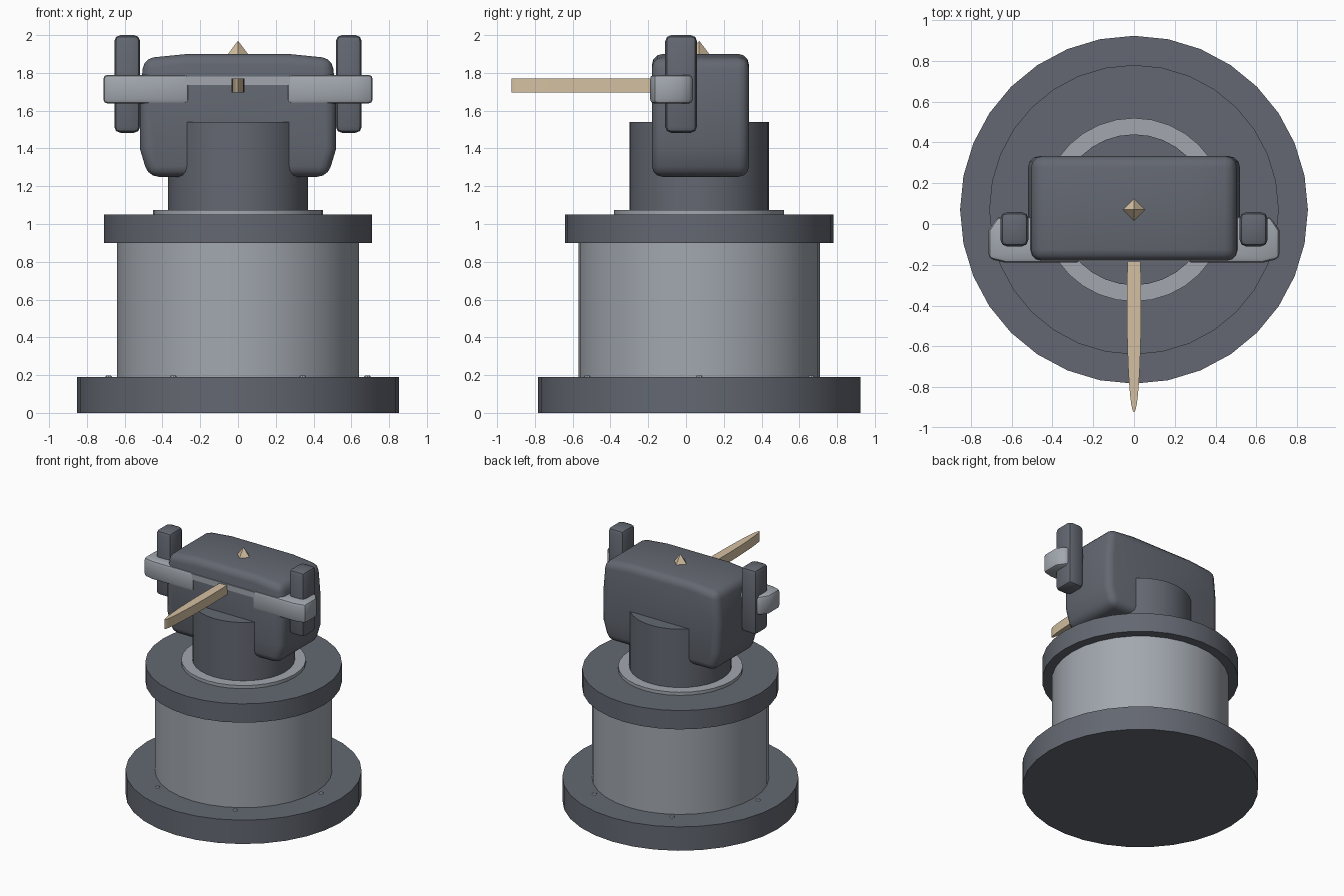
import bpy, bmesh, math
from mathutils import Matrix

cube = bpy.data.objects.get("Cube")
if cube:
    bpy.data.objects.remove(cube, do_unlink=True)

AXIS_Y = 0.07  # turning axis of the pedestal


def material(name, rgb):
    m = bpy.data.materials.new(name)
    m.use_nodes = True
    m.diffuse_color = (*rgb, 1)
    node = next(n for n in m.node_tree.nodes if n.type == "BSDF_PRINCIPLED")
    node.inputs["Base Color"].default_value = (*rgb, 1)
    return m


dark = material("dark slate", (0.125, 0.137, 0.165))
light = material("light grey", (0.36, 0.39, 0.43))
tan = material("tan wood", (0.66, 0.53, 0.36))


def finish(name, bm, mat, smooth=35):
    bmesh.ops.recalc_face_normals(bm, faces=bm.faces)
    mesh = bpy.data.meshes.new(name)
    bm.to_mesh(mesh)
    bm.free()
    mesh.materials.append(mat)
    ob = bpy.data.objects.new(name, mesh)
    bpy.context.collection.objects.link(ob)
    if smooth:
        bpy.ops.object.select_all(action="DESELECT")
        ob.select_set(True)
        bpy.context.view_layer.objects.active = ob
        bpy.ops.object.shade_smooth_by_angle(angle=math.radians(smooth))
    return ob


def disc(name, mat, r, z0, z1, y=AXIS_Y, x=0, top=None, sides=32, smooth=35, stretch=1):
    """Upright cylinder or cone between two heights."""
    bm = bmesh.new()
    place = Matrix.Translation((x, y, (z0 + z1) / 2)) @ Matrix.Diagonal((1, stretch, 1, 1))
    bmesh.ops.create_cone(bm, cap_ends=True, segments=sides, radius1=r,
                          radius2=r if top is None else top, depth=z1 - z0, matrix=place)
    return finish(name, bm, mat, smooth)


def prism(name, mat, outline, push, bevel, segments=2):
    """Extrude an outline, then round its sharper edges."""
    bm = bmesh.new()
    face = bm.faces.new([bm.verts.new(p) for p in outline])
    new = bmesh.ops.extrude_face_region(bm, geom=[face])["geom"]
    bmesh.ops.translate(bm, vec=push, verts=[v for v in new if isinstance(v, bmesh.types.BMVert)])
    bmesh.ops.recalc_face_normals(bm, faces=bm.faces)
    if bevel:
        sharp = [e for e in bm.edges if e.calc_face_angle(0) > math.radians(35)]
        bmesh.ops.bevel(bm, geom=sharp, offset=bevel, segments=segments,
                        profile=0.5, affect="EDGES", clamp_overlap=True)
    return finish(name, bm, mat)


def rect(x0, x1, y0, y1, z):
    return [(x0, y0, z), (x1, y0, z), (x1, y1, z), (x0, y1, z)]


# Round pedestal
disc("base_plate", dark, 0.853, 0, 0.19)
disc("drum", light, 0.64, 0.19, 0.9)
disc("upper_flange", dark, 0.71, 0.9, 1.05)
disc("neck_collar", light, 0.45, 1.05, 1.075)
disc("neck", dark, 0.37, 1.075, 1.54)

# Bolts around the base
for i in range(6):
    a = math.tau * i / 6
    disc("base_bolt", light, 0.022, 0.185, 0.199, x=0.685 * math.cos(a),
         y=AXIS_Y + 0.685 * math.sin(a), top=0.012, sides=8)

# Head housing
half = [(0.27, 1.9), (0.5, 1.877), (0.52, 1.65), (0.52, 1.4), (0.475, 1.25)]
outline = [(x, -0.18, z) for x, z in half] + [(-x, -0.18, z) for x, z in reversed(half)]
prism("head_housing", dark, outline, (0, 0.513, 0), 0.055, 3)

# Side arms and upright pads
arm = [(0.26, -0.19), (0.63, -0.19), (0.713, -0.17), (0.713, -0.03),
       (0.67, 0.035), (0.5, 0.035), (0.26, -0.08)]
for side, s in (("left", 1), ("right", -1)):
    prism(side + "_arm", light, [(s * x, y, 1.638) for x, y in arm], (0, 0, 0.152), 0.022)
    prism(side + "_pad", dark, rect(s * 0.518, s * 0.655, -0.11, 0.058, 1.483),
          (0, 0, 0.517), 0.032)

# Bridge joining the arms across the housing
prism("arm_bridge", light, rect(-0.28, 0.28, -0.187, -0.1, 1.735), (0, 0, 0.045), 0)

# Slim bolt and pointed sight
disc("projectile", tan, 0.035, 1.695, 1.77, y=-0.4, stretch=15)
disc("sight_point", tan, 0.057, 1.895, 1.97, top=0, sides=4, smooth=0)
